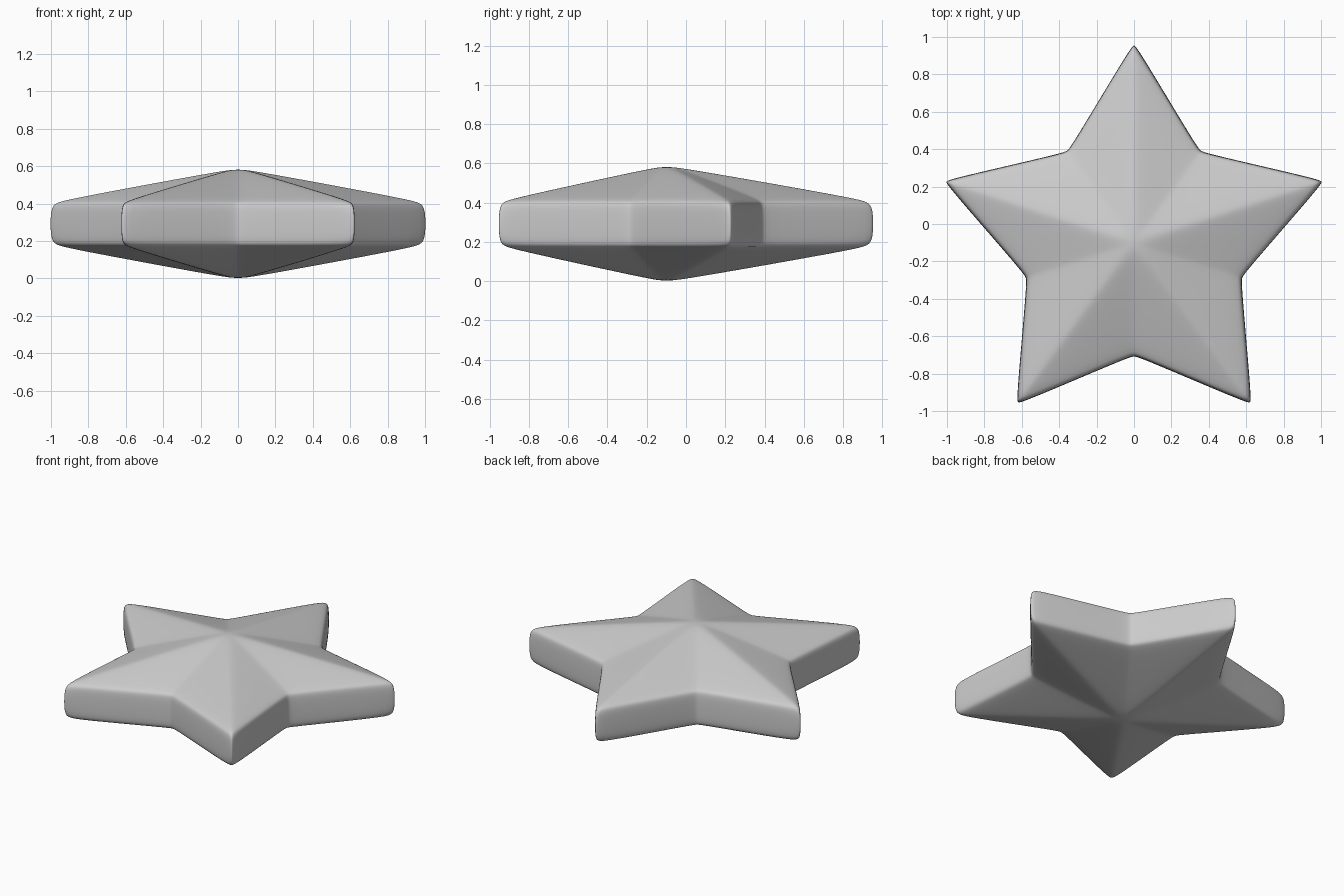
import bpy, bmesh
from math import sin, cos, pi

if "Cube" in bpy.data.objects:
    bpy.data.objects.remove(bpy.data.objects["Cube"])

R_OUT, R_IN = 1.075, 0.60      # sharp radii before rounding
CY, CZ = -0.10, 0.292          # centre of the star
RIM, PEAK = 0.117, 0.306       # half heights at the rim and apex

bm = bmesh.new()

# Star outline rings, upper and lower
def ring(z):
    pts = []
    for i in range(10):
        a, r = pi / 2 + i * pi / 5, (R_IN if i % 2 else R_OUT)
        pts.append(bm.verts.new((r * cos(a), CY + r * sin(a), CZ + z)))
    return pts

top, bottom = ring(RIM), ring(-RIM)
apex = bm.verts.new((0, CY, CZ + PEAK))
nadir = bm.verts.new((0, CY, CZ - PEAK))

# Sloped facets and upright rim
for i in range(10):
    j = (i + 1) % 10
    bm.faces.new((top[i], top[j], apex))
    bm.faces.new((bottom[j], bottom[i], nadir))
    bm.faces.new((bottom[i], bottom[j], top[j], top[i]))

# Softened edges
bmesh.ops.bevel(bm, geom=bm.edges[:], offset=0.032, offset_type='OFFSET',
                segments=2, profile=0.5, affect='EDGES', clamp_overlap=True)
bmesh.ops.recalc_face_normals(bm, faces=bm.faces[:])

mesh = bpy.data.meshes.new("star")
bm.to_mesh(mesh)
bm.free()
star = bpy.data.objects.new("star", mesh)
bpy.context.collection.objects.link(star)
for p in mesh.polygons:
    p.use_smooth = True
sub = star.modifiers.new("smooth", 'SUBSURF')
sub.levels = sub.render_levels = 2
